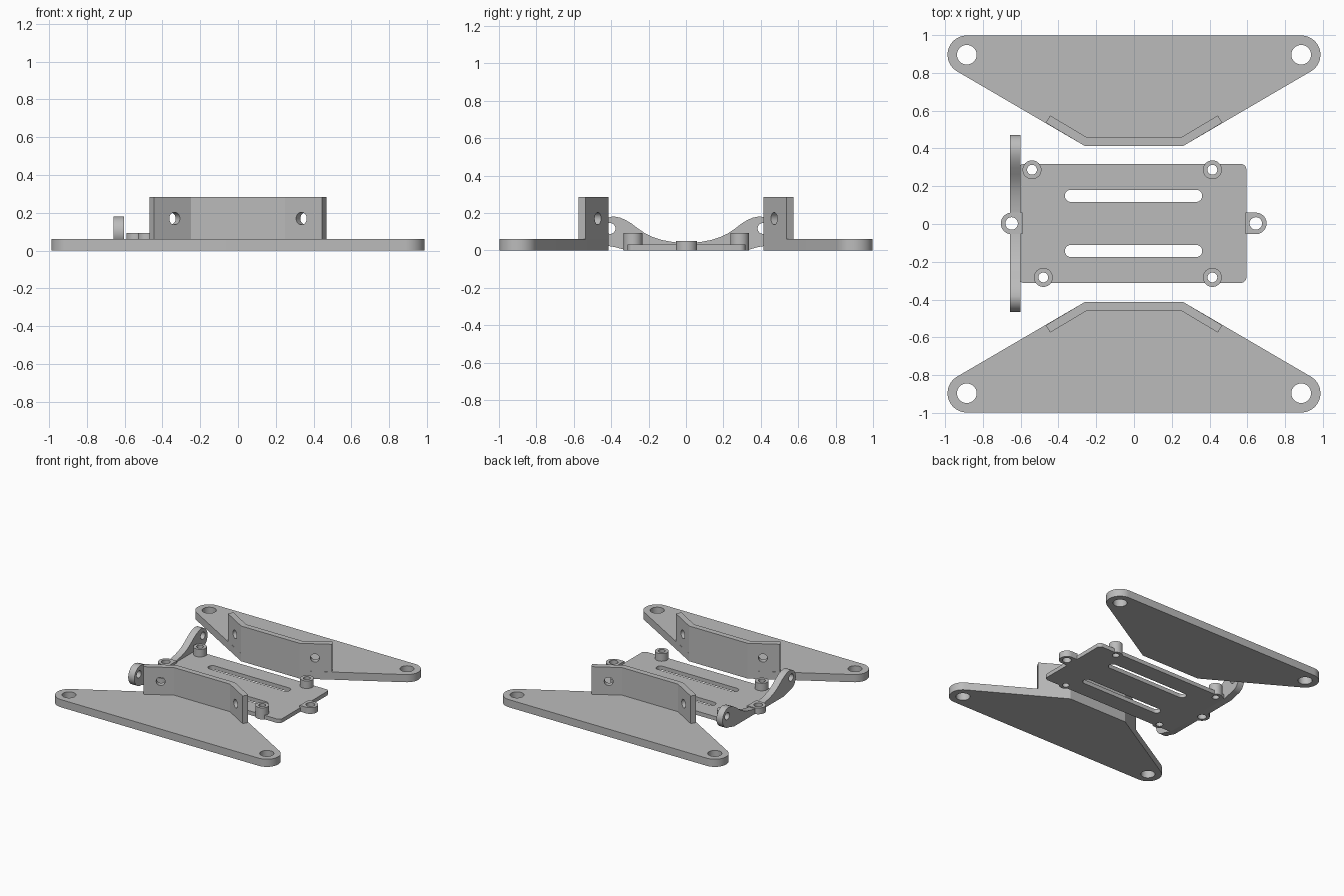
import bpy, bmesh
from math import sin, cos, pi, radians, atan2
from mathutils import Matrix

cube = bpy.data.objects.get("Cube")
if cube:
    bpy.data.objects.remove(cube)

grey = bpy.data.materials.new("plain grey")
grey.use_nodes = True
grey.diffuse_color = (0.5, 0.5, 0.5, 1)
grey.node_tree.nodes["Principled BSDF"].inputs["Base Color"].default_value = (0.5, 0.5, 0.5, 1)

MID = 0.003                                       # y of the tray's centre line
UPRIGHT = Matrix(((0, 0, 1, 0), (1, 0, 0, 0), (0, 1, 0, 0), (0, 0, 0, 1)))   # (u, v, w) -> (w, u, v)


def arc(cx, cy, r, start, end, n=16):
    """Points along an arc, angles in degrees."""
    angles = [radians(start + (end - start) * i / n) for i in range(n + 1)]
    return [(cx + r * cos(a), cy + r * sin(a)) for a in angles]


def circle(cx, cy, r, n=32):
    return arc(cx, cy, r, 0, 360, n)[:-1]


def rounded_box(x0, x1, y0, y1, r, n=8):
    return (arc(x1 - r, y1 - r, r, 0, 90, n) + arc(x0 + r, y1 - r, r, 90, 180, n)
            + arc(x0 + r, y0 + r, r, 180, 270, n) + arc(x1 - r, y0 + r, r, 270, 360, n))


def prism(name, outlines, low, high, matrix=Matrix()):
    """Extrude one or more outlines from low to high into one object."""
    bm = bmesh.new()
    for outline in outlines:
        face = bm.faces.new([bm.verts.new((x, y, low)) for x, y in outline])
        top = bmesh.ops.extrude_face_region(bm, geom=[face])["geom"]
        moved = [v for v in top if isinstance(v, bmesh.types.BMVert)]
        bmesh.ops.translate(bm, verts=moved, vec=(0, 0, high - low))
    bmesh.ops.remove_doubles(bm, verts=bm.verts, dist=1e-5)
    bmesh.ops.recalc_face_normals(bm, faces=bm.faces)
    bm.transform(matrix)
    mesh = bpy.data.meshes.new(name)
    bm.to_mesh(mesh)
    bm.free()
    mesh.materials.append(grey)
    obj = bpy.data.objects.new(name, mesh)
    bpy.context.collection.objects.link(obj)
    return obj


def activate(obj):
    bpy.ops.object.select_all(action="DESELECT")
    obj.select_set(True)
    bpy.context.view_layer.objects.active = obj


def cut(obj, outlines, low=-0.1, high=0.4, matrix=Matrix()):
    """Drill the outlines through the object."""
    cutter = prism("cutter", outlines, low, high, matrix)
    cutter.hide_render = True
    mod = obj.modifiers.new("holes", "BOOLEAN")
    mod.operation, mod.solver, mod.object = "DIFFERENCE", "EXACT", cutter
    activate(obj)
    bpy.ops.object.modifier_apply(modifier=mod.name)
    bpy.data.objects.remove(cutter)


def smooth(obj):
    activate(obj)
    bpy.ops.object.shade_smooth_by_angle(angle=radians(30))


# Wings: tapered plates with rounded ears, and a bent wall along the inner edge
EAR_X, EAR_Y, EAR_R = 0.885, 0.896, 0.102
FLAT_X, EDGE_Y, END_X, END_Y = 0.262, 0.414, 0.467, 0.536
WALL = 0.045
slope = atan2(END_Y - EDGE_Y, END_X - FLAT_X)
for side, sign in (("back", 1), ("front", -1)):
    turn = Matrix.Rotation(0 if sign > 0 else pi, 4, "Z")
    plate_outline = (arc(EAR_X, EAR_Y, EAR_R, -60, 90, 24) + arc(-EAR_X, EAR_Y, EAR_R, 90, 240, 24)
                     + [(-FLAT_X, EDGE_Y), (FLAT_X, EDGE_Y)])
    plate = prism(side + "_wing_plate", [plate_outline], 0, 0.062, turn)
    cut(plate, [circle(x, EAR_Y, 0.052) for x in (-EAR_X, EAR_X)], matrix=turn)
    smooth(plate)

    inner_x = FLAT_X - WALL * sin(slope / 2) / cos(slope / 2)
    half = [(FLAT_X, EDGE_Y), (END_X, END_Y),
            (END_X - WALL * sin(slope), END_Y + WALL * cos(slope)), (inner_x, EDGE_Y + WALL)]
    wall = prism(side + "_wing_wall", [half + [(-x, y) for x, y in reversed(half)]], 0.062, 0.285, turn)
    for s in (-1, 1):
        # Screw hole square to the slanted part of the wall
        aim = (turn @ Matrix.Translation((s * 0.35, 0.485, 0.17))
               @ Matrix.Rotation(s * slope, 4, "Z") @ Matrix.Rotation(pi / 2, 4, "X"))
        cut(wall, [circle(0, 0, 0.033)], -0.1, 0.1, aim)
    smooth(wall)

# Tray: thin plate with two slots and screw holes
posts = {"back_right": (-0.54, 0.287), "back_left": (0.415, 0.287),
         "front_right": (-0.48, -0.283), "front_left": (0.415, -0.283)}
post_holes = [circle(x, y, 0.026) for x, y in posts.values()]
tab_holes = [circle(x, MID, 0.033) for x in (-0.648, 0.645)]
slots = [rounded_box(-0.366, 0.361, MID + y - 0.032, MID + y + 0.032, 0.0315) for y in (-0.146, 0.146)]
tray = prism("tray_plate", [rounded_box(-0.612, 0.595, MID - 0.315, MID + 0.315, 0.03)], 0, 0.032)
cut(tray, slots + post_holes)
smooth(tray)

# Standoff posts
for place, (x, y) in posts.items():
    post = prism(place + "_post", [circle(x, y, 0.05)], 0, 0.093)
    cut(post, [circle(x, y, 0.026)])
    smooth(post)

# Mounting tabs at both ends
for name, x, hole in (("right_tab", -0.648, tab_holes[0]), ("left_tab", 0.645, tab_holes[1])):
    s = 1 if x > 0 else -1
    start = -90 if s > 0 else 90
    root = s * 0.59
    outline = arc(x, MID, 0.057, start, start + 180, 24) + [(root, MID + s * 0.057), (root, MID - s * 0.057)]
    tab = prism(name, [outline], 0, 0.05)
    cut(tab, [hole])
    smooth(tab)

# Curved arm: a low saddle rising to a round lobe at each end
sweep = [(-0.355, 0.175), (-0.325, 0.162), (-0.295, 0.144), (-0.26, 0.117), (-0.22, 0.09),
         (-0.18, 0.071), (-0.13, 0.055), (-0.07, 0.044), (-0.03, 0.041)]
left_half = [(-0.32, 0)] + arc(-0.387, 0.1, 0.081, 270, 90, 24) + sweep
outline = left_half + [(-y, z) for y, z in reversed(left_half)]
arm = prism("curved_arm", [[(y + MID, z) for y, z in outline]], -0.657, -0.602, UPRIGHT)
cut(arm, [circle(MID + s * 0.409, 0.117, 0.029) for s in (-1, 1)], -0.8, -0.5, UPRIGHT)
cut(arm, [tab_holes[0]])
smooth(arm)
